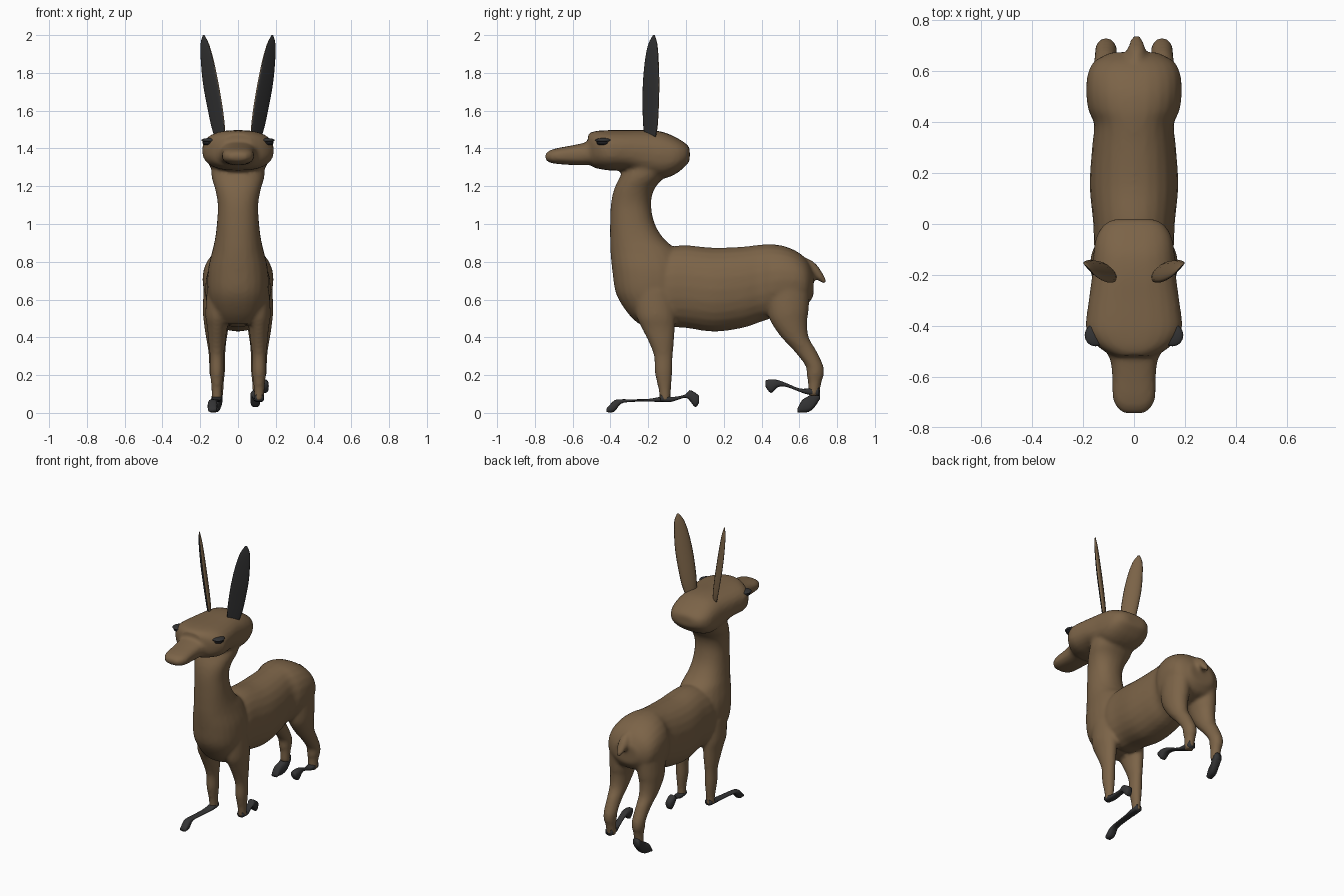
import bpy, bmesh, math
from mathutils import Vector


def material(name, rgb):
    m = bpy.data.materials.new(name)
    m.diffuse_color = (*rgb, 1)
    return m


BROWN = material("brown_fur", (0.2, 0.126, 0.064))
DARK = material("dark_grey", (0.034, 0.034, 0.035))
BLACK = material("eye_black", (0.012, 0.012, 0.014))


def spline(rows, steps):
    """Catmull-Rom interpolation of ring rows."""
    out = []
    for i in range(len(rows) - 1):
        p0, p1 = rows[max(i - 1, 0)], rows[i]
        p2, p3 = rows[i + 1], rows[min(i + 2, len(rows) - 1)]
        for s in range(steps):
            t = s / steps
            out.append([0.5 * (2 * b + (c - a) * t + (2 * a - 5 * b + 4 * c - d) * t * t
                               + (3 * b - a - 3 * c + d) * t ** 3)
                        for a, b, c, d in zip(p0, p1, p2, p3)])
    return out + [list(rows[-1])]


def loft(bm, rows, axis, power=2.0, steps=4, sides=24):
    """Rows are (position, low, high, half width, x); axis 'y' or 'z' is the direction of travel."""
    rings = []
    for pos, lo, hi, hw, x in spline(rows, steps):
        ring = []
        for k in range(sides):
            a = 2 * math.pi * k / sides
            c, s = math.cos(a), math.sin(a)
            u = x + hw * math.copysign(abs(c) ** (2 / power), c)
            v = (lo + hi) / 2 + (hi - lo) / 2 * math.copysign(abs(s) ** (2 / power), s)
            ring.append(bm.verts.new((u, pos, v) if axis == 'y' else (u, v, pos)))
        rings.append(ring)
    for r0, r1 in zip(rings, rings[1:]):
        for k in range(sides):
            j = (k + 1) % sides
            bm.faces.new((r0[k], r0[j], r1[j], r1[k]))
    bm.faces.new(rings[0])
    bm.faces.new(rings[-1])


def finish(bm, name, mats):
    bmesh.ops.recalc_face_normals(bm, faces=bm.faces)
    me = bpy.data.meshes.new(name)
    bm.to_mesh(me)
    bm.free()
    ob = bpy.data.objects.new(name, me)
    bpy.context.collection.objects.link(ob)
    for m in mats:
        me.materials.append(m)
    for p in me.polygons:
        p.use_smooth = True
    return ob


def mid(rows, x=0):
    return [(*r, x) for r in rows]


# body: trunk, neck, head, muzzle, tail and legs fused into one skin
bm = bmesh.new()
loft(bm, mid([(-.2, .52, .84, .12), (-.1, .46, .875, .155), (0, .45, .887, .16),
              (.15, .43, .874, .174), (.3, .45, .88, .165), (.39, .48, .89, .157),
              (.45, .5, .893, .18), (.52, .53, .883, .188), (.59, .55, .853, .182),
              (.64, .57, .81, .155), (.675, .62, .75, .09)]), 'y', 2.2)
loft(bm, mid([(.47, -.25, -.14, .08), (.53, -.31, -.05, .13), (.63, -.37, 0, .16),
              (.75, -.39, 0, .16), (.85, -.4, -.04, .138), (.92, -.402, -.115, .122),
              (1, -.402, -.165, .112), (1.1, -.398, -.185, .107), (1.18, -.382, -.17, .12),
              (1.25, -.35, -.12, .14), (1.33, -.31, -.1, .14)]), 'z', 2.2)
loft(bm, mid([(.02, 1.335, 1.4, .07), (0, 1.31, 1.425, .115), (-.05, 1.268, 1.457, .148),
              (-.12, 1.24, 1.487, .16), (-.2, 1.25, 1.497, .165), (-.3, 1.28, 1.497, .178),
              (-.4, 1.283, 1.497, .19), (-.45, 1.29, 1.495, .172), (-.49, 1.3, 1.49, .132),
              (-.518, 1.33, 1.478, .08)]), 'y', 2.5)
loft(bm, mid([(-.44, 1.312, 1.45, .15), (-.48, 1.31, 1.447, .127), (-.53, 1.312, 1.432, .095),
              (-.6, 1.312, 1.417, .086), (-.68, 1.318, 1.402, .084), (-.72, 1.325, 1.39, .068),
              (-.745, 1.34, 1.372, .04)]), 'y', 2.6)
loft(bm, mid([(.6, .76, .83, .022), (.66, .735, .81, .032), (.70, .7, .775, .033),
              (.74, .68, .71, .014)], .01), 'y')
for s in (-1, 1):
    loft(bm, [(z, a, b, w, s * x) for z, a, b, w, x in (
        (.65, -.28, -.06, .075, .09), (.52, -.265, -.055, .068, .105),
        (.45, -.235, -.058, .053, .11), (.37, -.195, -.064, .045, .111),
        (.3, -.17, -.07, .037, .112), (.22, -.166, -.072, .037, .112),
        (.165, -.155, -.076, .032, .112), (.12, -.145, -.08, .028, .112),
        (.065, -.14, -.08, .027, .112))], 'z')
    loft(bm, [(z, a, b, w, s * x) for z, a, b, w, x in (
        (.7, .42, .66, .08, .1), (.55, .43, .65, .078, .108), (.48, .45, .642, .068, .113),
        (.4, .505, .65, .056, .114), (.33, .57, .69, .046, .112), (.25, .632, .727, .043, .11),
        (.2, .638, .73, .04, .11), (.165, .645, .718, .034, .108), (.09, .645, .705, .03, .108))], 'z')
body = finish(bm, "body", [BROWN, DARK])
rm = body.modifiers.new("fuse", 'REMESH')
rm.mode, rm.voxel_size, rm.use_smooth_shade = 'VOXEL', 0.0115, True
sm = body.modifiers.new("soften", 'SMOOTH')
sm.factor, sm.iterations = 0.5, 5
skin = bpy.data.meshes.new_from_object(body.evaluated_get(bpy.context.evaluated_depsgraph_get()))
body.modifiers.clear()
body.data = skin

# clean colour borders at the socks and the mask, then colour by position
bm = bmesh.new()
bm.from_mesh(skin)
for co, no, low in (((0, 0, .16), (0, 0, 1), True), ((0, 0, 1.45), (0, 0, 1), False),
                    ((0, -.47, 0), (0, 1, 0), False), ((0, -.385, 0), (0, 1, 0), False),
                    ((0, 0, 1.395), (0, 0, 1), False), ((0, 0, 1.313), (0, 0, 1), False)):
    part = [f for f in bm.faces if (f.calc_center_median().z < .3 if low
                                    else f.calc_center_median().y < -.3 and f.calc_center_median().z > 1.25)]
    geom = part + list({e for f in part for e in f.edges}) + list({v for f in part for v in f.verts})
    bmesh.ops.bisect_plane(bm, geom=geom, dist=1e-4, plane_co=co, plane_no=no)
for f in bm.faces:
    c = f.calc_center_median()
    mask = c.y < -.47 and 1.313 < c.z < 1.45 or c.y < -.385 and 1.395 < c.z < 1.45
    f.material_index = int(c.z < .16 or c.y < -.53 or mask)
    f.smooth = True
bm.to_mesh(skin)
bm.free()
skin.materials.clear()
skin.materials.append(BROWN)
skin.materials.append(DARK)

# feet: thin straps ending in hooves, each leg bent its own way
feet = {
    "front_left_foot": [(-.085, .06, .1, .024, -.112), (-.14, .058, .085, .026, -.112),
                        (-.2, .06, .074, .024, -.116), (-.29, .058, .072, .022, -.125),
                        (-.345, .048, .072, .022, -.132), (-.38, .006, .066, .026, -.135),
                        (-.42, .004, .024, .022, -.135)],
    "front_right_foot": [(-.135, .06, .1, .024, .112), (-.08, .058, .085, .026, .11),
                         (-.03, .074, .09, .022, .1), (0, .08, .1, .022, .095),
                         (.02, .064, .12, .026, .092), (.05, .03, .106, .026, .092),
                         (.07, .055, .09, .018, .092)],
    "hind_right_foot": [(.705, .09, .14, .026, .108), (.65, .096, .13, .028, .11),
                        (.6, .112, .13, .022, .118), (.53, .138, .158, .02, .128),
                        (.485, .135, .174, .024, .135), (.45, .105, .178, .026, .137),
                        (.42, .14, .172, .02, .137)],
    "hind_left_foot": [(.71, .075, .13, .025, -.108), (.68, .03, .125, .028, -.11),
                       (.65, .006, .09, .027, -.118), (.615, .002, .068, .026, -.127),
                       (.59, .002, .022, .022, -.13)],
}
for name, rows in feet.items():
    bm = bmesh.new()
    loft(bm, rows, 'y', 2.8, 3, 16)
    finish(bm, name, [DARK])

# ears: flattened leaf shapes with a dark, hollowed front and a brown back
for s, side in ((-1, "left"), (1, "right")):
    bm = bmesh.new()
    chord = Vector((s * .68, .73, 0))
    front = Vector((s * .73, -.68, 0))
    rings = []
    for z, x, y, w in spline([(1.46, .098, -.19, .038), (1.52, .108, -.19, .05), (1.62, .125, -.189, .056),
                              (1.74, .146, -.187, .057), (1.86, .164, -.183, .048),
                              (1.95, .177, -.177, .032), (2.0, .182, -.17, .006)], 3):
        ring = []
        for k in range(16):
            a = 2 * math.pi * k / 16
            t = math.sin(a) * w * (.1 if math.sin(a) > 0 else .5)
            ring.append(bm.verts.new(Vector((s * x, y, z)) + chord * w * math.cos(a) + front * t))
        rings.append(ring)
    for r0, r1 in zip(rings, rings[1:]):
        for k in range(16):
            j = (k + 1) % 16
            bm.faces.new((r0[k], r0[j], r1[j], r1[k])).material_index = int(k < 8)
    bm.faces.new(rings[0])
    bm.faces.new(rings[-1])
    finish(bm, side + "_ear", [BROWN, DARK])

    # eye with its heavy lid
    for part, z, size, mat in (("eye", 1.43, (.036, .036, .016), BLACK), ("eyelid", 1.443, (.042, .044, .012), DARK)):
        bm = bmesh.new()
        bmesh.ops.create_uvsphere(bm, u_segments=16, v_segments=10, radius=1)
        for v in bm.verts:
            v.co = Vector((s * .152 + v.co.x * size[0], -.437 + v.co.y * size[1], z + v.co.z * size[2]))
        finish(bm, side + "_" + part, [mat])
